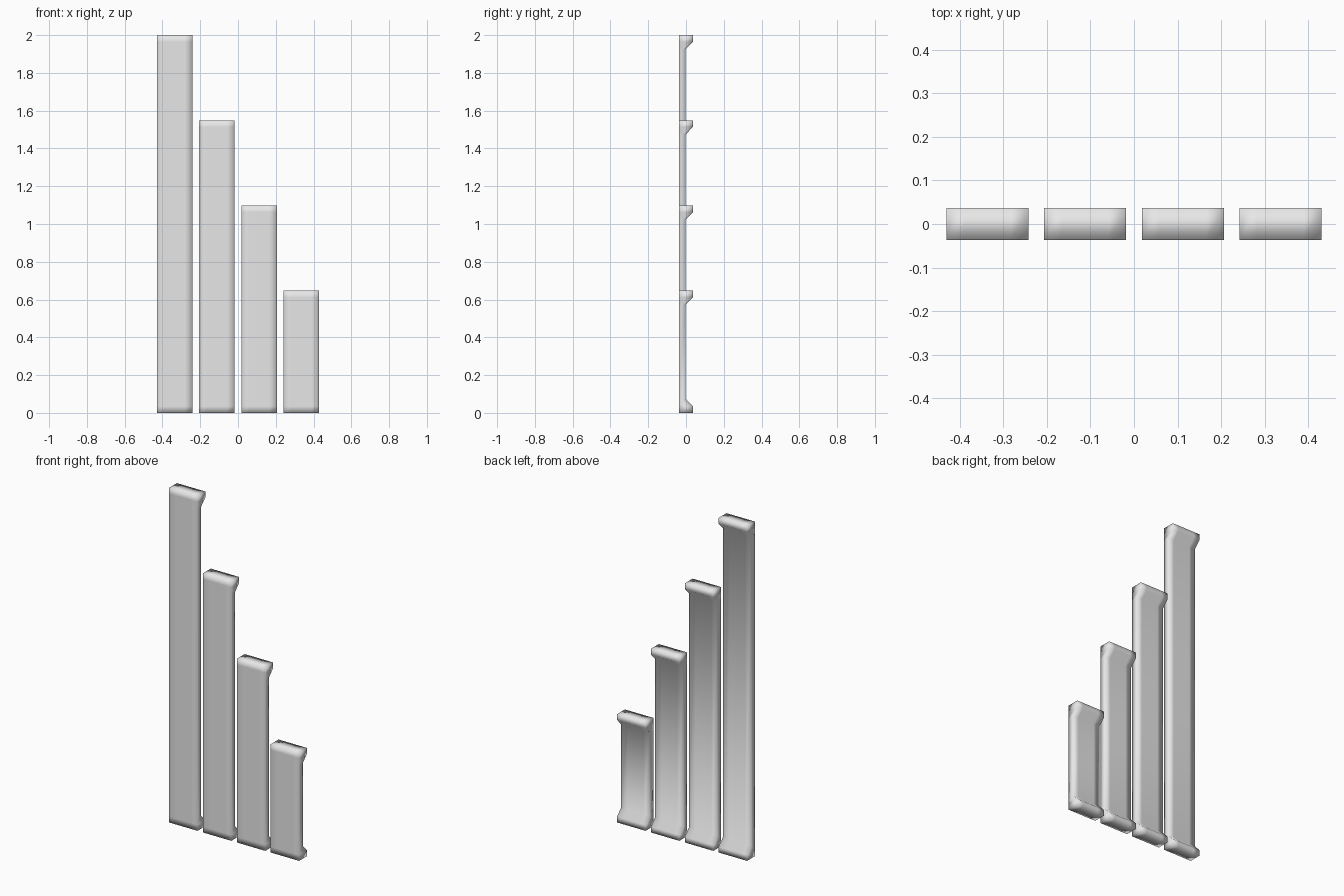
import bpy
import bmesh

cube = bpy.data.objects.get("Cube")
if cube:
    bpy.data.objects.remove(cube, do_unlink=True)

grey = bpy.data.materials.new("light_grey")
grey.use_nodes = True
colour = (0.8, 0.8, 0.8, 1)
grey.diffuse_color = colour
grey.node_tree.nodes["Principled BSDF"].inputs["Base Color"].default_value = colour

WIDTH, SPACING = 0.188, 0.224
FRONT, BACK, FOOT = -0.037, -0.002, 0.037
LIP, FLARE = 0.035, 0.075   # foot thickness, and where its chamfer meets the bar


def make_handle(name, x, height):
    """Flat bar with a chamfered foot on the back at each end."""
    rows = [(0, FOOT), (LIP, FOOT), (FLARE, BACK)]
    rows += [(height - z, y) for z, y in reversed(rows)]
    outline = [(FRONT, z) for z, y in rows] + [(y, z) for z, y in reversed(rows)]
    n, half = len(outline), WIDTH / 2
    bm = bmesh.new()

    # Extruded outline, with support loops towards the long edges
    rings = [[bm.verts.new((x + dx, y, z)) for y, z in outline]
             for dx in (-half, -half + 0.04, half - 0.04, half)]
    for a, b in zip(rings, rings[1:]):
        for i in range(n):
            j = (i + 1) % n
            bm.faces.new((a[i], a[j], b[j], b[i]))

    # Side walls as quads between the front and back outline
    for ring in (rings[0], rings[-1]):
        for i in range(len(rows) - 1):
            bm.faces.new((ring[i], ring[i + 1], ring[n - 2 - i], ring[n - 1 - i]))

    bmesh.ops.recalc_face_normals(bm, faces=bm.faces[:])
    for face in bm.faces:
        face.smooth = True
    mesh = bpy.data.meshes.new(name)
    bm.to_mesh(mesh)
    bm.free()
    mesh.materials.append(grey)
    obj = bpy.data.objects.new(name, mesh)
    bpy.context.collection.objects.link(obj)


# Four handles stepping down in length
names = ("longest_handle", "long_handle", "medium_handle", "short_handle")
for i, name in enumerate(names):
    make_handle(name, (i - 1.5) * SPACING, 2 - i * 0.451)
